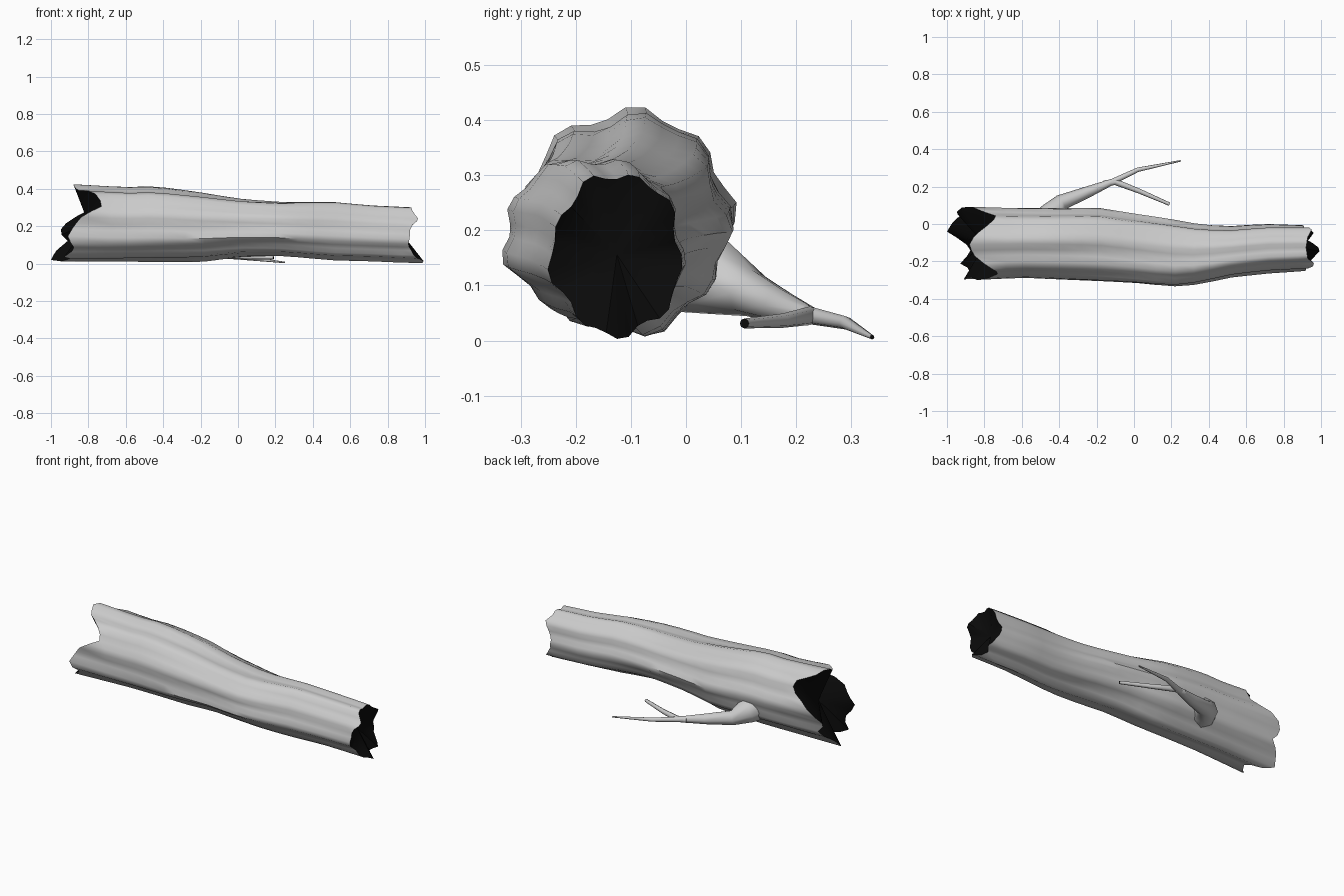
import bpy, bmesh, math
from mathutils import Vector

if "Cube" in bpy.data.objects:
    bpy.data.objects.remove(bpy.data.objects["Cube"])

black = bpy.data.materials.new("dark_core")
black.diffuse_color = (0.003, 0.003, 0.003, 1)
black.use_nodes = True
black.node_tree.nodes["Principled BSDF"].inputs["Base Color"].default_value = black.diffuse_color
bark = bpy.data.materials.new("bark")
bark.diffuse_color = (0.8, 0.8, 0.8, 1)
bark.use_nodes = True
bark.node_tree.nodes["Principled BSDF"].inputs["Base Color"].default_value = bark.diffuse_color


def interp(table, x):
    """Linear lookup in a list of tuples keyed by their first value."""
    if x <= table[0][0]:
        return table[0][1:]
    for a, b in zip(table, table[1:]):
        if x <= b[0]:
            f = (x - a[0]) / (b[0] - a[0])
            return [p + (q - p) * f for p, q in zip(a[1:], b[1:])]
    return table[-1][1:]


def finish(bm, name, angle):
    bmesh.ops.recalc_face_normals(bm, faces=bm.faces)
    me = bpy.data.meshes.new(name)
    bm.to_mesh(me)
    bm.free()
    me.materials.append(bark)
    me.materials.append(black)
    ob = bpy.data.objects.new(name, me)
    bpy.context.collection.objects.link(ob)
    bpy.ops.object.select_all(action='DESELECT')
    ob.select_set(True)
    bpy.context.view_layer.objects.active = ob
    bpy.ops.object.shade_smooth_by_angle(angle=math.radians(angle))
    return ob


def bridge(bm, r0, r1, mat=0):
    n = len(r0)
    for i in range(n):
        j = (i + 1) % n
        bm.faces.new((r0[i], r0[j], r1[j], r1[i])).material_index = mat


# Log outline: x, y min, y max, z min, z max
outline = [(-0.9, -.31, .09, .01, .42), (-0.6, -.295, .085, .01, .403),
           (-0.45, -.30, .085, .01, .41), (-0.2, -.31, .085, .015, .38),
           (0.0, -.32, .05, .04, .35), (0.2, -.34, .02, .045, .335),
           (0.35, -.325, -.005, .035, .333), (0.5, -.287, -.015, .02, .335),
           (0.7, -.262, 0, .015, .316), (0.95, -.245, -.005, .005, .305)]

# Flare of the wide end: angle (0 = back, 90 = top), extra radius
flare = [(0, -.05), (20, .03), (45, .10), (70, .03), (95, 0), (135, .05),
         (160, 0), (310, 0), (340, -.06), (360, -.05)]
flare_weight = [(-.9, 1), (-.5, .35), (0, 0)]

# Jagged ends: angle, x position
left_rim = [(0, -.92), (30, -.76), (45, -.73), (75, -.85), (90, -.88),
            (108, -.86), (135, -.74), (150, -.73), (172, -.85), (200, -.91),
            (225, -.87), (240, -.93), (258, -.87), (272, -.90), (290, -1.0),
            (310, -.97), (330, -.91), (345, -.96), (360, -.92)]
right_rim = [(0, .90), (40, .95), (60, .93), (90, .92), (120, .93), (145, .97),
             (165, .92), (180, .92), (205, .91), (230, .94), (265, 1.0),
             (290, .93), (310, .96), (340, .91), (360, .90)]

N = 36


def log_point(x, deg):
    y0, y1, z0, z1 = interp(outline, x)
    a = math.radians(deg)
    # bark ridges running along the trunk
    m = (0.965 + 0.05 * math.cos(9 * a + 0.9 * math.sin(2.2 * x))
         + 0.03 * math.cos(5 * a + 1 + 1.5 * x) + 0.015 * math.sin(3 * a + 5 * x)
         + interp(flare, deg)[0] * interp(flare_weight, x)[0])
    return Vector((x, (y0 + y1) / 2 + (y1 - y0) / 2 * m * math.cos(a),
                   max(0.003, (z0 + z1) / 2 + (z1 - z0) / 2 * m * math.sin(a))))


# Log trunk with dark, slightly recessed ends
bm = bmesh.new()
degs = [360 * i / N for i in range(N)]
rows = [[interp(left_rim, d)[0] for d in degs]]
rows += [[-0.68 + 0.1 * k] * N for k in range(16)]
rows.append([0.88] * N)
rows.append([interp(right_rim, d)[0] for d in degs])
rings = [[bm.verts.new(log_point(x, d)) for x, d in zip(row, degs)] for row in rows]
for a, b in zip(rings, rings[1:]):
    bridge(bm, a, b)
for rim, depth in ((rings[0], -0.80), (rings[-1], 0.88)):
    center = sum((v.co for v in rim), Vector()) / N
    center.x = depth
    hub = bm.verts.new(center)
    for i in range(N):
        bm.faces.new((rim[i], rim[(i + 1) % N], hub)).material_index = 1
finish(bm, "log_trunk", 45)


# Branch limbs: tapered tubes through (x, y, z, radius)
def limb(name, pts, sides=8):
    bm = bmesh.new()
    co = [Vector(p[:3]) for p in pts]
    rings = []
    for i, p in enumerate(pts):
        t = (co[min(i + 1, len(co) - 1)] - co[max(i - 1, 0)]).normalized()
        u = t.cross(Vector((0, 0, 1))).normalized()
        w = u.cross(t)
        rings.append([bm.verts.new(co[i] + p[3] * (u * math.cos(k * math.tau / sides)
                      + w * math.sin(k * math.tau / sides))) for k in range(sides)])
    for a, b in zip(rings, rings[1:]):
        bridge(bm, a, b)
    bm.faces.new(rings[0])
    bm.faces.new(rings[-1]).material_index = 1
    finish(bm, name, 50)


limb("branch_main", [(-.47, -.02, .14, .09), (-.44, .055, .115, .07),
                     (-.39, .115, .086, .043), (-.25, .17, .063, .031),
                     (-.11, .228, .045, .016), (.02, .29, .032, .012),
                     (.25, .338, .006, .004)])
limb("branch_twig", [(-.16, .215, .05, .018), (-.1, .225, .045, .017),
                     (.03, .175, .036, .013), (.19, .106, .031, .009)])
